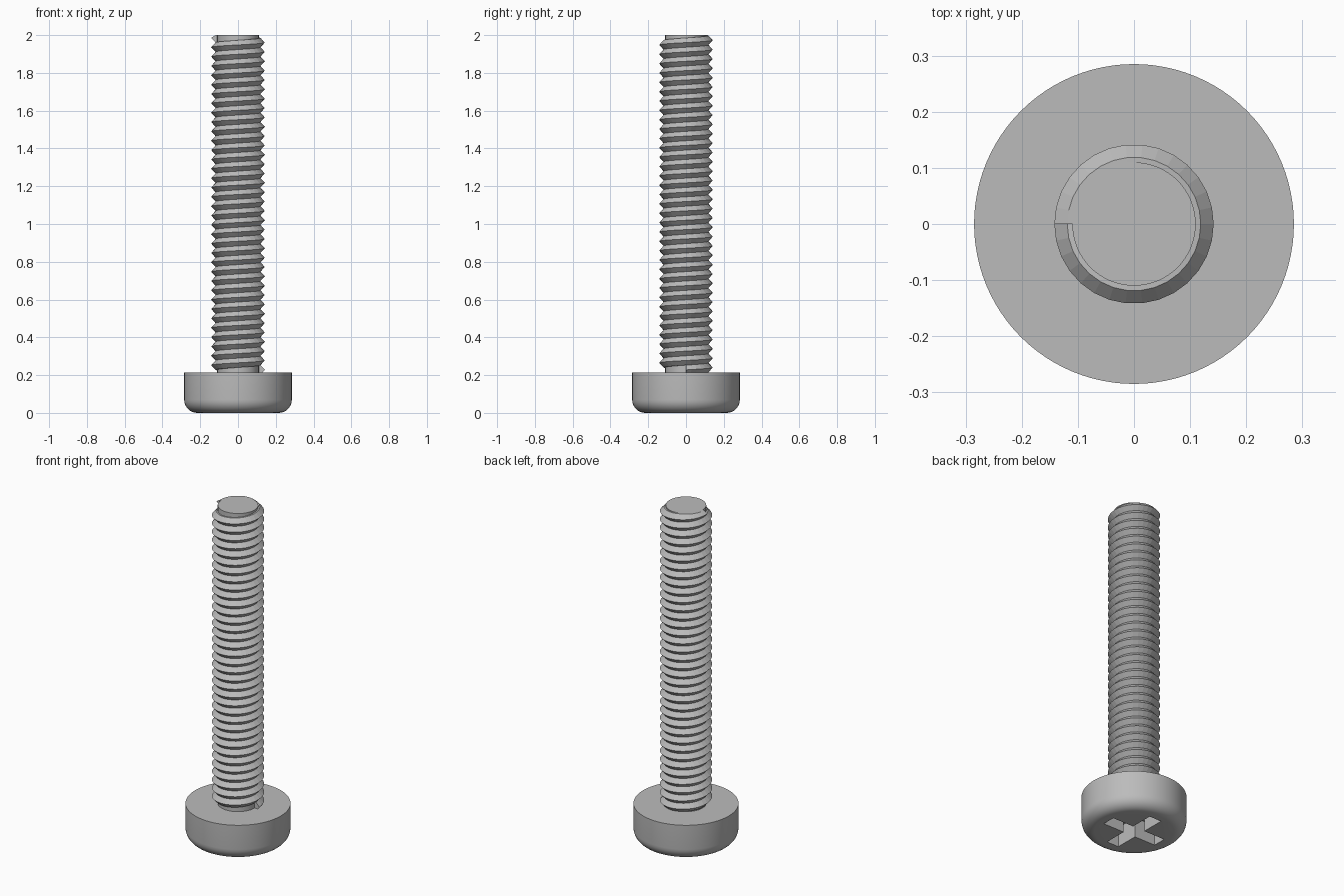
import bpy, bmesh
from math import sin, cos, pi, radians

cube = bpy.data.objects.get("Cube")
if cube:
    bpy.data.objects.remove(cube, do_unlink=True)

steel = bpy.data.materials.new("grey steel")
steel.use_nodes = True
GREY = (0.5, 0.5, 0.5, 1)
steel.diffuse_color = GREY
steel.node_tree.nodes["Principled BSDF"].inputs["Base Color"].default_value = GREY

HEAD_R, HEAD_H, ROUND = 0.285, 0.215, 0.07
CORE_R, ROOT_R, CREST_R = 0.11, 0.119, 0.142
PITCH, TURNS, STEPS = 0.0495, 35.5, 30
THREAD_START = 0.228


def add_object(name, bm):
    bmesh.ops.recalc_face_normals(bm, faces=bm.faces)
    mesh = bpy.data.meshes.new(name)
    bm.to_mesh(mesh)
    bm.free()
    obj = bpy.data.objects.new(name, mesh)
    bpy.context.collection.objects.link(obj)
    mesh.materials.append(steel)
    return obj


def lathe(name, profile, segments):
    """Closed solid of revolution; profile is (radius, z) from bottom to top."""
    bm = bmesh.new()
    rings = [[bm.verts.new((r * cos(2 * pi * i / segments), r * sin(2 * pi * i / segments), z))
              for i in range(segments)] for r, z in profile]
    for low, high in zip(rings, rings[1:]):
        for i in range(segments):
            j = (i + 1) % segments
            bm.faces.new((low[i], low[j], high[j], high[i]))
    bm.faces.new(rings[0])
    bm.faces.new(rings[-1])
    return add_object(name, bm)


def smooth(obj):
    bpy.ops.object.select_all(action="DESELECT")
    obj.select_set(True)
    bpy.context.view_layer.objects.active = obj
    bpy.ops.object.shade_smooth_by_angle(angle=radians(30))


# Head with a rounded lower rim
rim = [(HEAD_R - ROUND + ROUND * sin(a), ROUND - ROUND * cos(a))
       for a in (pi / 2 * k / 8 for k in range(9))]
head = lathe("head", rim + [(HEAD_R, HEAD_H)], 96)

# Cross-shaped drive recess, cut into the underside of the head
ARM, HALF, DEPTH = 0.18, 0.04, 0.12
bm = bmesh.new()
outline = []
for k in range(4):
    c, s = round(cos(k * pi / 2)), round(sin(k * pi / 2))
    for x, y in ((ARM, -HALF), (ARM, HALF), (HALF, HALF)):
        outline.append(bm.verts.new((x * c - y * s, x * s + y * c, -0.05)))
base = bm.faces.new(outline)
lifted = bmesh.ops.extrude_face_region(bm, geom=[base])["geom"]
bmesh.ops.translate(bm, vec=(0, 0, DEPTH + 0.05),
                    verts=[g for g in lifted if isinstance(g, bmesh.types.BMVert)])
cutter = add_object("recess_cutter", bm)
cutter.hide_render = True
cutter.hide_set(True)
cut = head.modifiers.new("drive recess", "BOOLEAN")
cut.operation = "DIFFERENCE"
cut.solver = "EXACT"
cut.object = cutter
bpy.context.view_layer.objects.active = head
bpy.ops.object.modifier_apply(modifier=cut.name)
bpy.data.objects.remove(cutter, do_unlink=True)
smooth(head)

# Plain core of the shank
shank = lathe("shank", [(CORE_R, HEAD_H - 0.02), (CORE_R, 2.0)], 64)
smooth(shank)

# Helical thread: one pointed section swept up the shank
section = [(CORE_R - 0.005, -PITCH / 2), (ROOT_R, -PITCH / 2), (CREST_R, 0),
           (ROOT_R, PITCH / 2), (CORE_R - 0.005, PITCH / 2)]
bm = bmesh.new()
loops = []
for i in range(int(TURNS * STEPS) + 1):
    a = 2 * pi * i / STEPS
    z = THREAD_START + PITCH * i / STEPS
    loops.append([bm.verts.new((r * cos(a), r * sin(a), min(z + dz, 2.0))) for r, dz in section])
for one, two in zip(loops, loops[1:]):
    for k in range(len(section)):
        n = (k + 1) % len(section)
        bm.faces.new((one[k], one[n], two[n], two[k]))
bm.faces.new(loops[0])
bm.faces.new(loops[-1])
thread = add_object("thread", bm)
